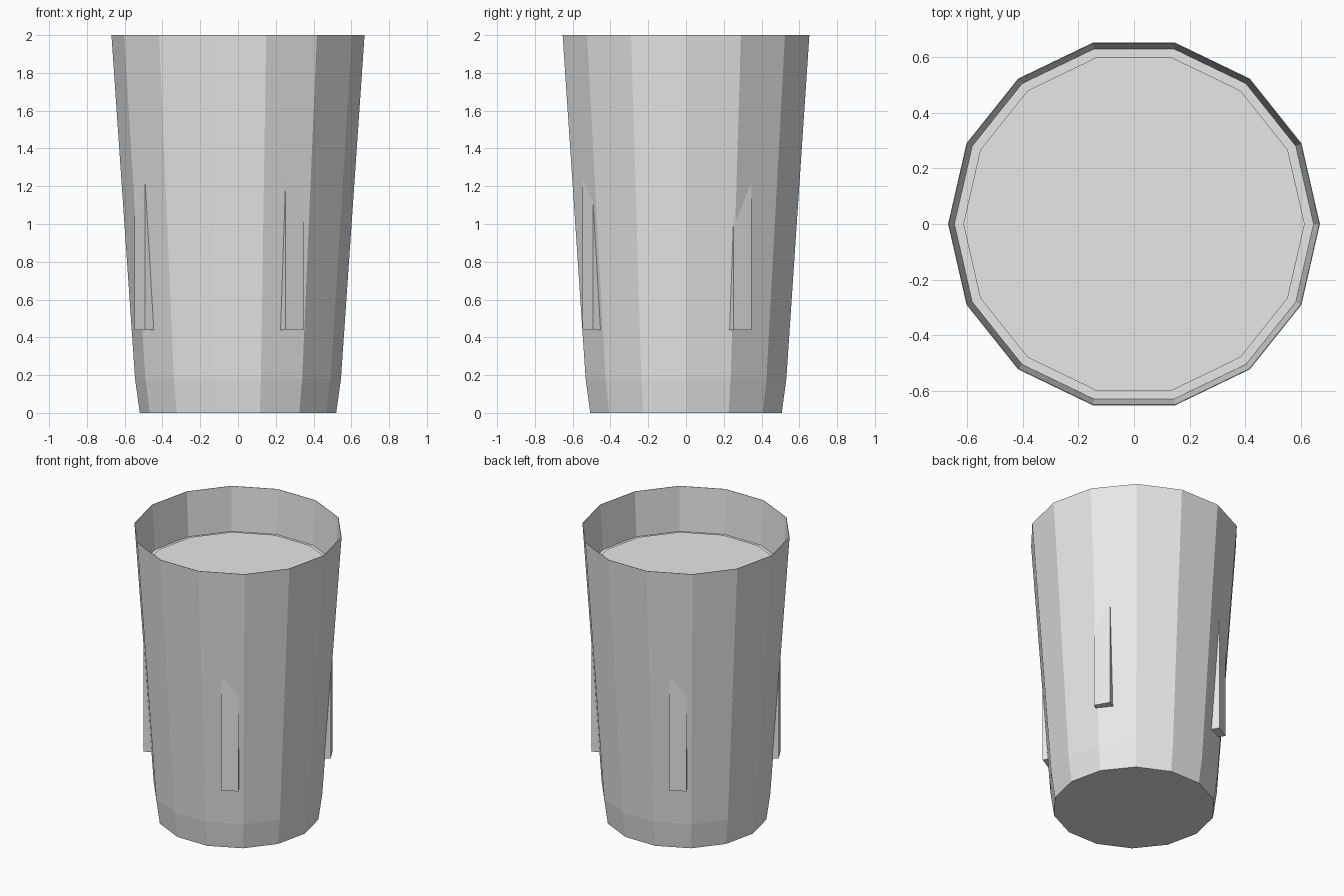
import bpy, bmesh, math
from mathutils import Matrix, Vector

if "Cube" in bpy.data.objects:
    bpy.data.objects.remove(bpy.data.objects["Cube"])

SIDES = 14

mat = bpy.data.materials.new("light grey")
mat.diffuse_color = (0.8, 0.8, 0.8, 1)
mat.use_nodes = True
mat.node_tree.nodes["Principled BSDF"].inputs["Base Color"].default_value = mat.diffuse_color


def finish(name, bm):
    bmesh.ops.recalc_face_normals(bm, faces=bm.faces)
    me = bpy.data.meshes.new(name)
    bm.to_mesh(me)
    bm.free()
    me.materials.append(mat)
    ob = bpy.data.objects.new(name, me)
    bpy.context.collection.objects.link(ob)
    return ob


def lathe(name, profile):
    """Faceted solid from (radius, z) rings, capped at both ends."""
    bm = bmesh.new()
    rings = []
    for r, z in profile:
        rings.append([bm.verts.new((r * math.cos(2 * math.pi * i / SIDES),
                                    r * math.sin(2 * math.pi * i / SIDES), z))
                      for i in range(SIDES)])
    for a, b in zip(rings, rings[1:]):
        for i in range(SIDES):
            j = (i + 1) % SIDES
            bm.faces.new((a[i], a[j], b[j], b[i]))
    bm.faces.new(rings[0])
    bm.faces.new(rings[-1])
    return finish(name, bm)


# Tapered cup with a chamfered foot, thin rim and recessed top
lathe("cup_body", [(0.52, 0), (0.545, 0.18), (0.67, 2.0),
                   (0.667, 2.0), (0.647, 1.69)])

# Flat disc lying inside the rim
lathe("inner_disc", [(0.615, 1.688), (0.615, 1.70)])

# Four upright ribs that merge into the flaring wall
R_IN, R_OUT, WIDTH, Z0, Z1 = 0.53, 0.60, 0.11, 0.44, 1.30
for k in range(4):
    bm = bmesh.new()
    bmesh.ops.create_cube(bm, size=1)
    bmesh.ops.scale(bm, vec=(R_OUT - R_IN, WIDTH, Z1 - Z0), verts=bm.verts)
    bmesh.ops.translate(bm, vec=Vector(((R_IN + R_OUT) / 2, 0, (Z0 + Z1) / 2)),
                        verts=bm.verts)
    bmesh.ops.rotate(bm, cent=(0, 0, 0), verts=bm.verts,
                     matrix=Matrix.Rotation(math.radians(30 + 90 * k), 3, 'Z'))
    finish(f"side_rib_{k + 1}", bm)
